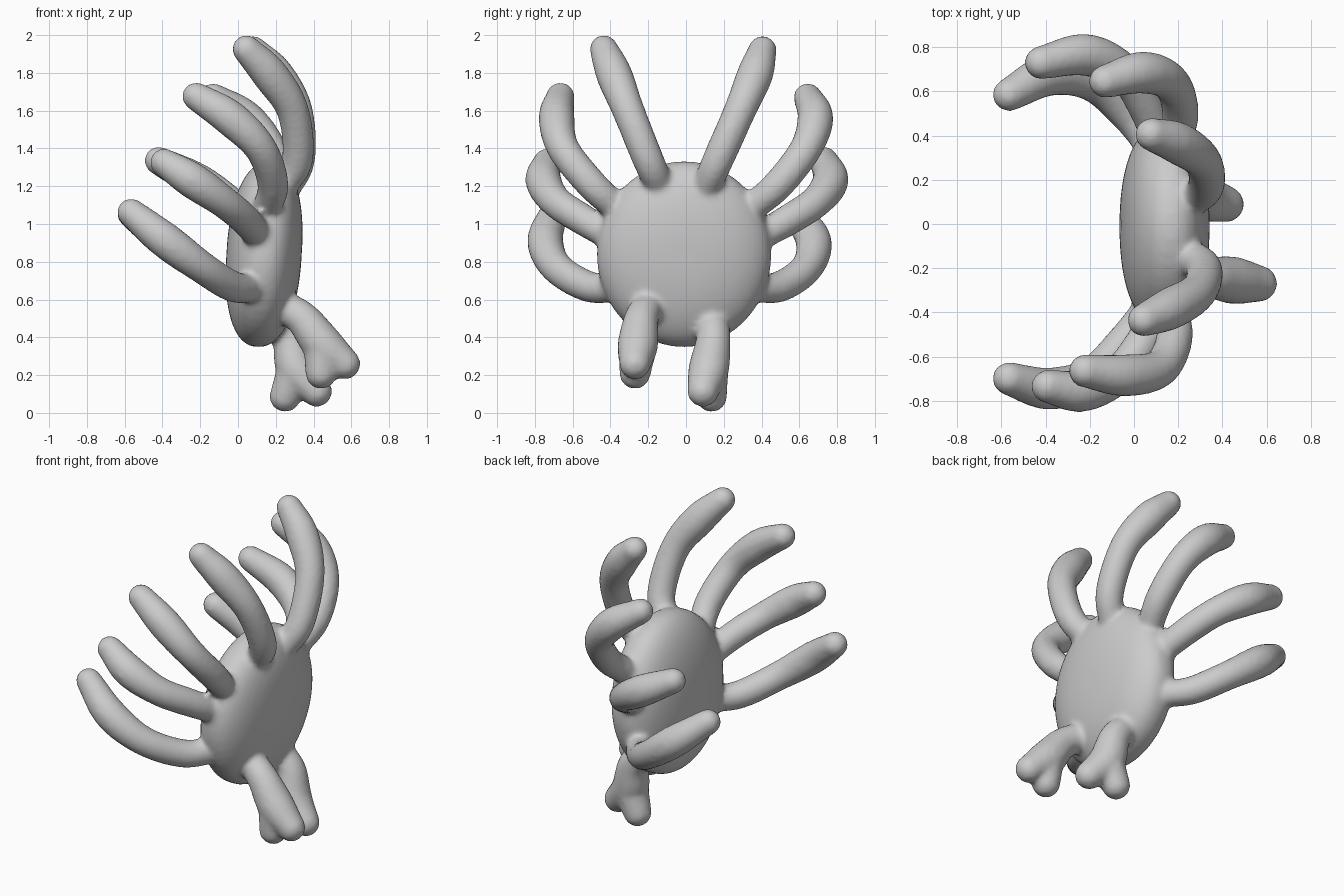
import bpy, bmesh, math
from mathutils import Vector

if "Cube" in bpy.data.objects:
    bpy.data.objects.remove(bpy.data.objects["Cube"])

bm = bmesh.new()
SEG = 16


def loft(rings):
    """Skin a list of vertex-position rings and close both ends."""
    vs = [[bm.verts.new(p) for p in ring] for ring in rings]
    for a, b in zip(vs, vs[1:]):
        n = len(a)
        for i in range(n):
            bm.faces.new((a[i], a[(i + 1) % n], b[(i + 1) % n], b[i]))
    bm.faces.new(vs[0][::-1])
    bm.faces.new(vs[-1])


def catmull(p, steps=7):
    p = [2 * p[0] - p[1]] + p + [2 * p[-1] - p[-2]]
    out = []
    for a, b, c, d in zip(p, p[1:], p[2:], p[3:]):
        for i in range(steps):
            t = i / steps
            out.append(0.5 * (2 * b + (c - a) * t + (2 * a - 5 * b + 4 * c - d) * t * t
                              + (3 * b - a - 3 * c + d) * t ** 3))
    return out + [p[-2]]


def limb(points):
    """Round-ended tube through (x, y, z, radius) points."""
    pts = catmull([Vector(q) for q in points])
    pos = [q.to_3d() for q in pts]
    rad = [q[3] for q in pts]
    tan = [(pos[min(i + 1, len(pos) - 1)] - pos[max(i - 1, 0)]).normalized()
           for i in range(len(pos))]
    st = list(zip(pos, rad, tan))
    angs = [math.radians(a) for a in (20, 40, 60, 80)]
    cap = lambda s, d: [(s[0] + s[2] * s[1] * math.sin(a) * d, s[1] * math.cos(a), s[2]) for a in angs]
    st = cap(st[0], -1)[::-1] + st + cap(st[-1], 1)
    u = st[0][2].orthogonal().normalized()
    rings = []
    for p, r, t in st:
        u = (u - t * u.dot(t)).normalized()
        v = t.cross(u)
        rings.append([p + r * (math.cos(k) * u + math.sin(k) * v)
                      for k in (2 * math.pi * i / SEG for i in range(SEG))])
    loft(rings)


# Flattened disc shell, revolved around x and leaning slightly
E = 2 / 2.3
shell = []
for i in range(1, 32):
    a = math.pi * i / 32
    x = 0.138 - math.copysign(abs(math.cos(a)) ** E, math.cos(a)) * 0.2
    r = math.sin(a) ** E
    shell.append([(x + 0.03 * r * math.sin(k), -0.01 + 0.462 * r * math.cos(k), 0.84 + 0.492 * r * math.sin(k))
                  for k in (2 * math.pi * j / 48 for j in range(48))])
loft(shell)

# Legs: front-side row (-y) then back-side row (+y), top to bottom
legs = [
    [(0.22, -0.13, 1.18), (0.315, -0.20, 1.34), (0.29, -0.305, 1.60), (0.17, -0.38, 1.79), (0.045, -0.435, 1.925)],
    [(0.15, -0.36, 1.08), (0.185, -0.50, 1.21), (0.12, -0.65, 1.40), (-0.04, -0.685, 1.56), (-0.22, -0.665, 1.675)],
    [(0.12, -0.37, 0.92), (0.04, -0.54, 1.02), (-0.08, -0.69, 1.12), (-0.24, -0.755, 1.23), (-0.39, -0.735, 1.325)],
    [(0.08, -0.37, 0.66), (-0.03, -0.52, 0.67), (-0.19, -0.685, 0.77), (-0.38, -0.745, 0.91), (-0.565, -0.70, 1.06)],
    [(0.25, 0.10, 1.18), (0.325, 0.17, 1.34), (0.31, 0.285, 1.60), (0.20, 0.365, 1.79), (0.08, 0.405, 1.92)],
    [(0.17, 0.34, 1.08), (0.21, 0.49, 1.21), (0.17, 0.635, 1.40), (0.04, 0.685, 1.56), (-0.13, 0.645, 1.67)],
    [(0.12, 0.36, 0.92), (0.05, 0.54, 1.02), (-0.05, 0.69, 1.12), (-0.22, 0.765, 1.23), (-0.42, 0.73, 1.335)],
    [(0.08, 0.36, 0.66), (-0.03, 0.50, 0.67), (-0.19, 0.64, 0.77), (-0.38, 0.675, 0.91), (-0.565, 0.585, 1.055)],
]
for leg in legs:
    limb([(*p, r) for p, r in zip(leg, (0.076, 0.083, 0.086, 0.096, 0.076))])

# Claws: arm into the outer finger, plus a second finger forking from the palm
claws = [
    [(0.22, -0.19, 0.57), (0.34, -0.235, 0.50), (0.45, -0.255, 0.36), (0.565, -0.27, 0.26), (0.44, -0.27, 0.21)],
    [(0.18, 0.14, 0.50), (0.27, 0.145, 0.39), (0.31, 0.12, 0.23), (0.415, 0.09, 0.115), (0.25, 0.135, 0.088)],
]
for base, arm, palm, tip, tip2 in claws:
    limb([(*base, 0.085), (*arm, 0.092), (*palm, 0.108), (*tip, 0.084)])
    limb([(*palm, 0.105), (*tip2, 0.084)])

bmesh.ops.recalc_face_normals(bm, faces=bm.faces)
me = bpy.data.meshes.new("crab_body")
bm.to_mesh(me)
bm.free()
crab = bpy.data.objects.new("crab_body", me)
bpy.context.collection.objects.link(crab)

# Fuse everything into one soft skin
rm = crab.modifiers.new("fuse", 'REMESH')
rm.mode = 'VOXEL'
rm.voxel_size = 0.017
rm.use_smooth_shade = True
sm = crab.modifiers.new("soften", 'SMOOTH')
sm.factor = 0.5
sm.iterations = 5
